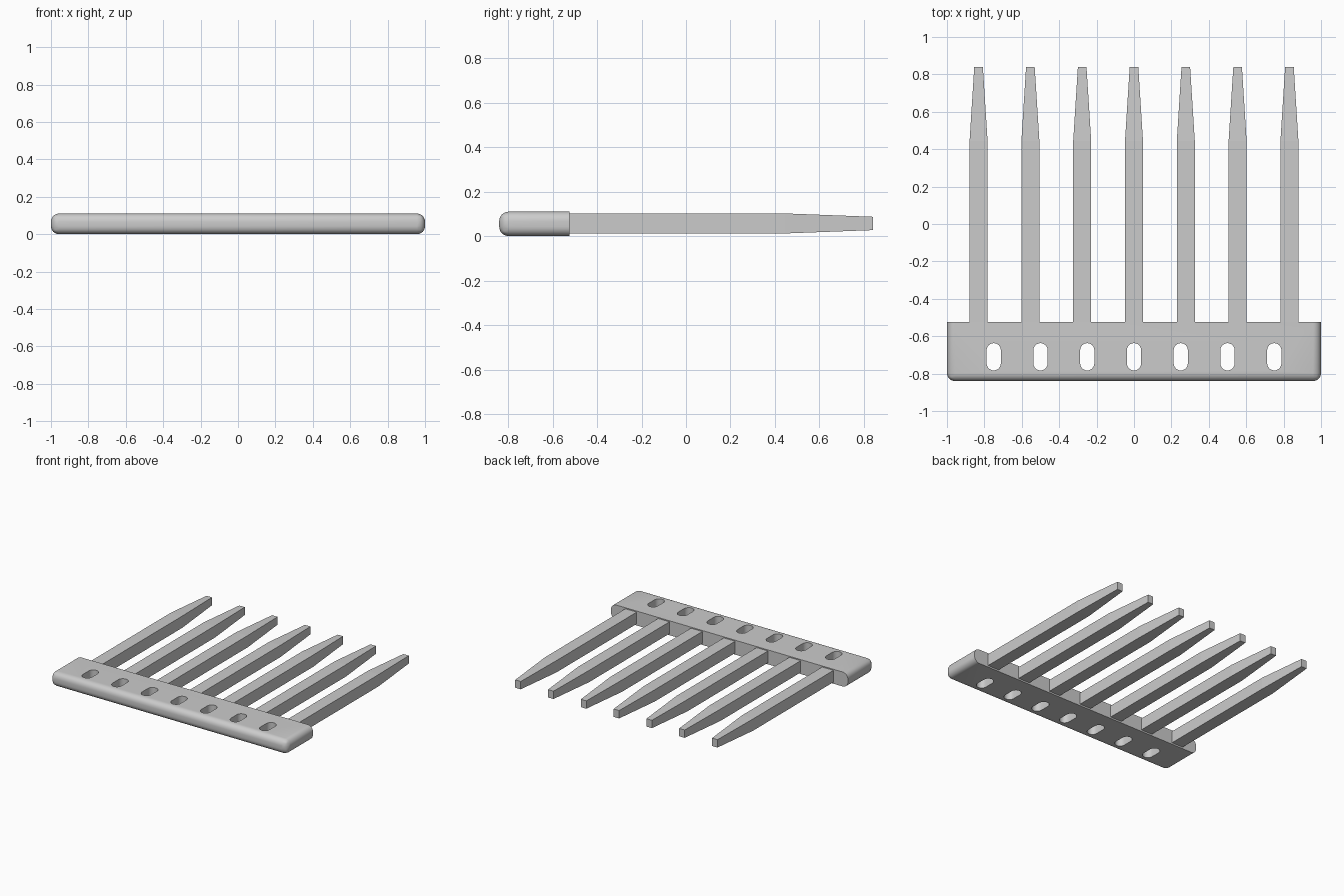
import bpy, bmesh
from math import cos, sin, pi

if "Cube" in bpy.data.objects:
    bpy.data.objects.remove(bpy.data.objects["Cube"])

BACK, FRONT, H = -0.524, -0.84, 0.11


def add_object(name, bm):
    bmesh.ops.recalc_face_normals(bm, faces=bm.faces)
    mesh = bpy.data.meshes.new(name)
    bm.to_mesh(mesh)
    bm.free()
    ob = bpy.data.objects.new(name, mesh)
    bpy.context.collection.objects.link(ob)
    return ob


def loft(bm, rings):
    """Join equal-sized point rings into a capped solid."""
    rings = [[bm.verts.new(p) for p in r] for r in rings]
    n = len(rings[0])
    for a, b in zip(rings, rings[1:]):
        for i in range(n):
            j = (i + 1) % n
            bm.faces.new((a[i], a[j], b[j], b[i]))
    bm.faces.new(rings[0])
    bm.faces.new(rings[-1])


# Head bar: rounded everywhere except around its flat back face
bm = bmesh.new()
loft(bm, [[(-1, y, 0), (1, y, 0), (1, y, H), (-1, y, H)] for y in (FRONT, BACK)])
edges = [e for e in bm.edges if min(v.co.y for v in e.verts) < BACK - 0.01]
bmesh.ops.bevel(bm, geom=edges, offset=0.043, segments=8, profile=0.5,
                affect='EDGES', clamp_overlap=True)
bar = add_object("head_bar", bm)

# Slot cutters: seven stadium-shaped prisms
bm = bmesh.new()
R, HALF, MID = 0.038, 0.035, -0.71
for k in range(-3, 4):
    outline = []
    for end in (0, 1):
        for i in range(13):
            a = pi * (end + i / 12)
            outline.append((0.25 * k + R * cos(a),
                            MID + (HALF if end == 0 else -HALF) + R * sin(a)))
    loft(bm, [[(x, y, z) for x, y in outline] for z in (-0.1, H + 0.1)])
cutter = add_object("slot_cutter", bm)

bpy.context.view_layer.objects.active = bar
bar.select_set(True)
mod = bar.modifiers.new("slots", 'BOOLEAN')
mod.operation, mod.solver, mod.object = 'DIFFERENCE', 'EXACT', cutter
bpy.ops.object.modifier_apply(modifier=mod.name)
bpy.data.objects.remove(cutter)
bpy.ops.object.shade_smooth_by_angle(angle=pi / 6)

# Tines: square bars tapering to blunt tips
sections = [(BACK - 0.01, 0.048, 0.045), (0.445, 0.048, 0.045), (0.84, 0.023, 0.03)]
for k in range(-3, 4):
    bm = bmesh.new()
    x, z = 0.277 * k, 0.057
    loft(bm, [[(x - w, y, z - h), (x + w, y, z - h), (x + w, y, z + h), (x - w, y, z + h)]
              for y, w, h in sections])
    add_object(f"tine_{k + 4}", bm)
